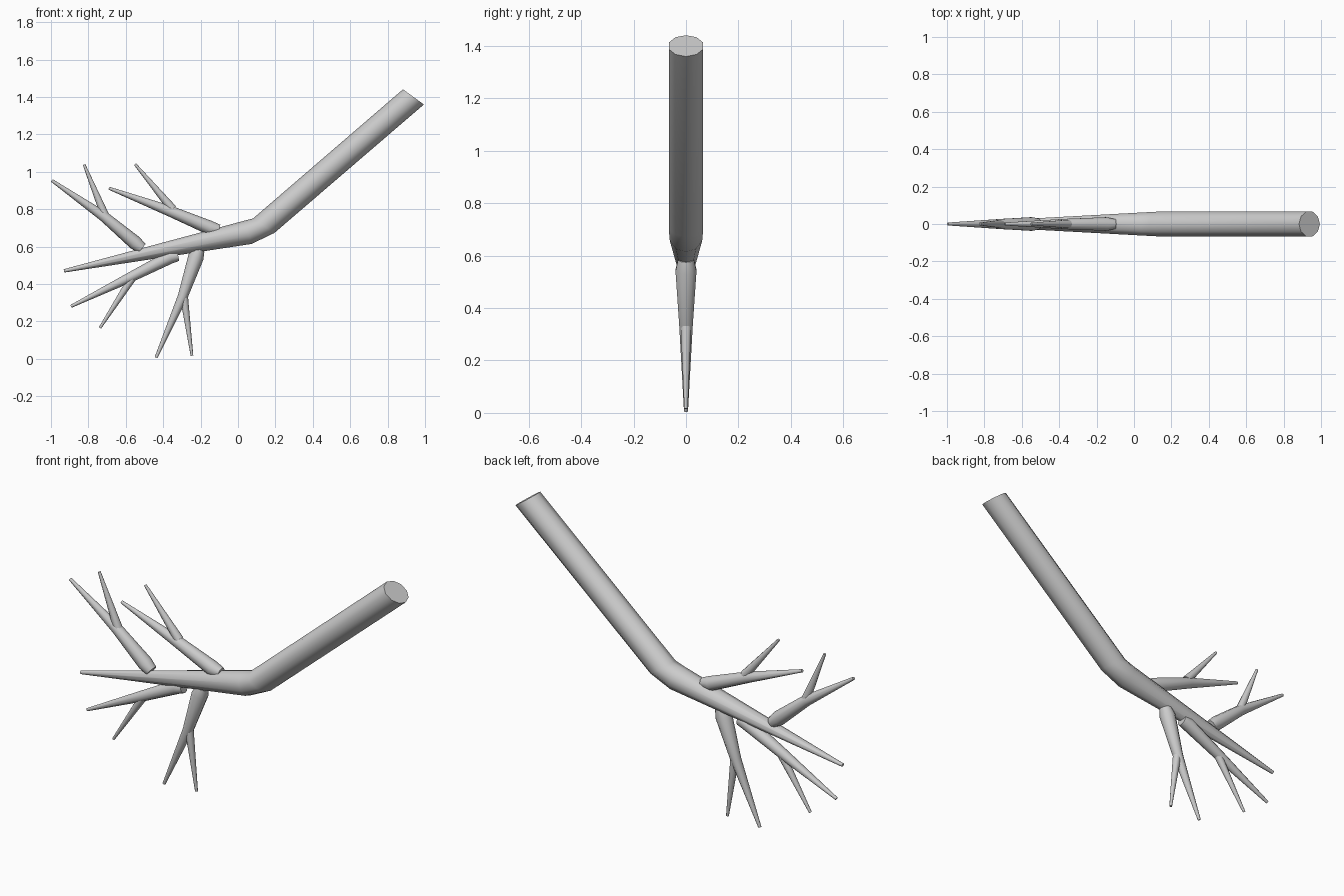
import bpy, bmesh, math
from mathutils import Vector

if "Cube" in bpy.data.objects:
    bpy.data.objects.remove(bpy.data.objects["Cube"])


def limb(name, rings, sides=10):
    """Tapered tube in the y = 0 plane; rings are (x, z, radius[, ring angle])."""
    centres = [Vector((r[0], 0, r[1])) for r in rings]
    bm = bmesh.new()
    loops = []
    for i, ring in enumerate(rings):
        if len(ring) > 3:
            a = math.radians(ring[3])
            t = Vector((math.cos(a), 0, math.sin(a)))
        else:
            t = Vector()
            if i > 0:
                t += (centres[i] - centres[i - 1]).normalized()
            if i < len(rings) - 1:
                t += (centres[i + 1] - centres[i]).normalized()
            t.normalize()
        u = Vector((-t.z, 0, t.x))
        loop = []
        for k in range(sides):
            b = 2 * math.pi * k / sides
            p = centres[i] + ring[2] * (u * math.cos(b) + Vector((0, math.sin(b), 0)))
            loop.append(bm.verts.new(p))
        loops.append(loop)
    for a, b in zip(loops, loops[1:]):
        for k in range(sides):
            n = (k + 1) % sides
            bm.faces.new((a[k], a[n], b[n], b[k]))
    bm.faces.new(loops[0])
    bm.faces.new(loops[-1])
    bmesh.ops.recalc_face_normals(bm, faces=bm.faces)
    mesh = bpy.data.meshes.new(name)
    bm.to_mesh(mesh)
    bm.free()
    obj = bpy.data.objects.new(name, mesh)
    bpy.context.collection.objects.link(obj)
    bpy.ops.object.select_all(action='DESELECT')
    obj.select_set(True)
    bpy.context.view_layer.objects.active = obj
    bpy.ops.object.shade_smooth_by_angle(angle=math.radians(40))


# Main stem: thick cut end, elbow, then long taper
limb("stem", [(.938, 1.40, .069, 234), (.137, .711, .069, 236),
              (.053, .676, .065), (-.93, .47, .009)])

# Side branches (narrow root ring, swelling, fork, tip) and their twigs
branches = {
    "upper_inner": ([(-.10, .69, .027), (-.15, .70, .038), (-.365, .79, .029), (-.69, .912, .008)],
                    [(-.35, .80, .024), (-.55, 1.04, .007)]),
    "upper_outer": ([(-.513, .59, .030), (-.55, .62, .038), (-.716, .76, .028), (-.995, .953, .008)],
                    [(-.705, .75, .024), (-.823, 1.038, .007)]),
    "lower_outer": ([(-.32, .553, .030), (-.36, .545, .036), (-.577, .435, .027), (-.893, .28, .008)],
                    [(-.56, .44, .022), (-.738, .165, .007)]),
    "lower_inner": ([(-.21, .585, .032), (-.225, .543, .042), (-.295, .334, .027), (-.438, .006, .008)],
                    [(-.29, .34, .022), (-.246, .016, .007)]),
}
for name, (branch, twig) in branches.items():
    limb(name + "_branch", branch)
    limb(name + "_twig", twig)
